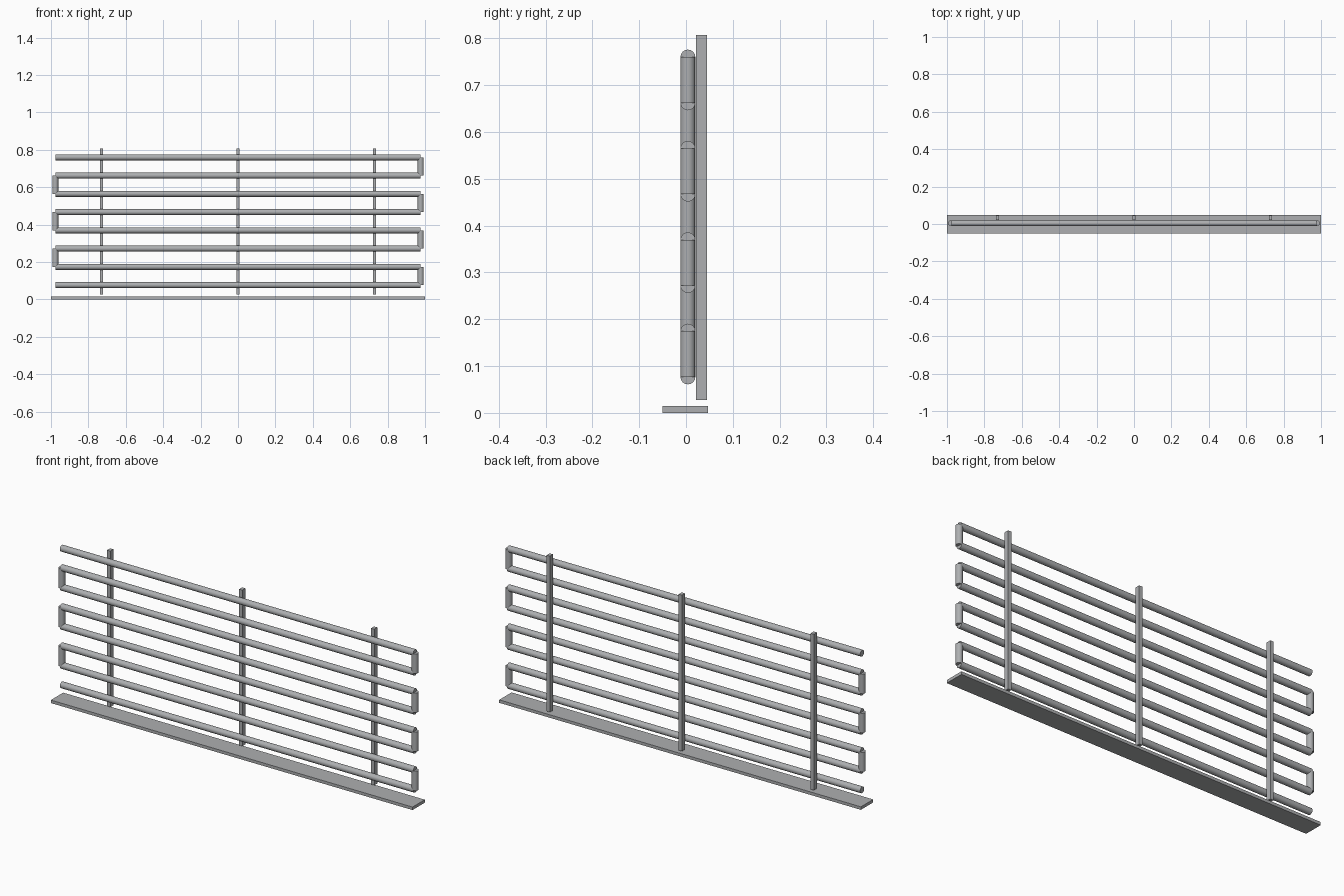
import bpy
import math

cube = bpy.data.objects.get("Cube")
if cube:
    bpy.data.objects.remove(cube, do_unlink=True)

steel = bpy.data.materials.new("grey steel")
steel.use_nodes = True
colour = (0.42, 0.43, 0.44, 1)
steel.diffuse_color = colour
steel.node_tree.nodes["Principled BSDF"].inputs["Base Color"].default_value = colour

TUBE_R, TUBE_Y, END_X = 0.016, 0.004, 0.977
ROWS = 8
LOW, HIGH = 0.077, 0.76
STEP = (HIGH - LOW) / (ROWS - 1)


def finish(name):
    obj = bpy.context.object
    obj.name = name
    obj.data.materials.append(steel)
    return obj


def box(name, x, y, z):
    """Box from (min, max) ranges."""
    ranges = (x, y, z)
    bpy.ops.mesh.primitive_cube_add(size=1, location=[(a + b) / 2 for a, b in ranges])
    obj = finish(name)
    obj.scale = [b - a for a, b in ranges]
    bpy.ops.object.transform_apply(location=False, rotation=False, scale=True)


def tube(name, length, location, tilt=0):
    bpy.ops.mesh.primitive_cylinder_add(vertices=16, radius=TUBE_R, depth=length,
                                        location=location, rotation=(0, tilt, 0))
    finish(name)
    bpy.ops.object.shade_smooth_by_angle(angle=math.radians(30))


# Ground plate
box("base_plate", (-1, 1), (-0.05, 0.047), (0, 0.015))

# Square posts behind the tubes
for name, x in (("right_post", -0.73), ("middle_post", 0), ("left_post", 0.73)):
    box(name, (x - 0.009, x + 0.009), (0.021, 0.045), (0.027, 0.807))

# Serpentine of rails, joined at alternating ends
for i in range(ROWS):
    z = LOW + i * STEP
    tube(f"rail_{i + 1}", 2 * END_X, (0, TUBE_Y, z), math.pi / 2)
    if i < ROWS - 1:
        side = 1 if i % 2 == 0 else -1
        tube(f"end_link_{i + 1}", STEP, (side * END_X, TUBE_Y, z + STEP / 2))
